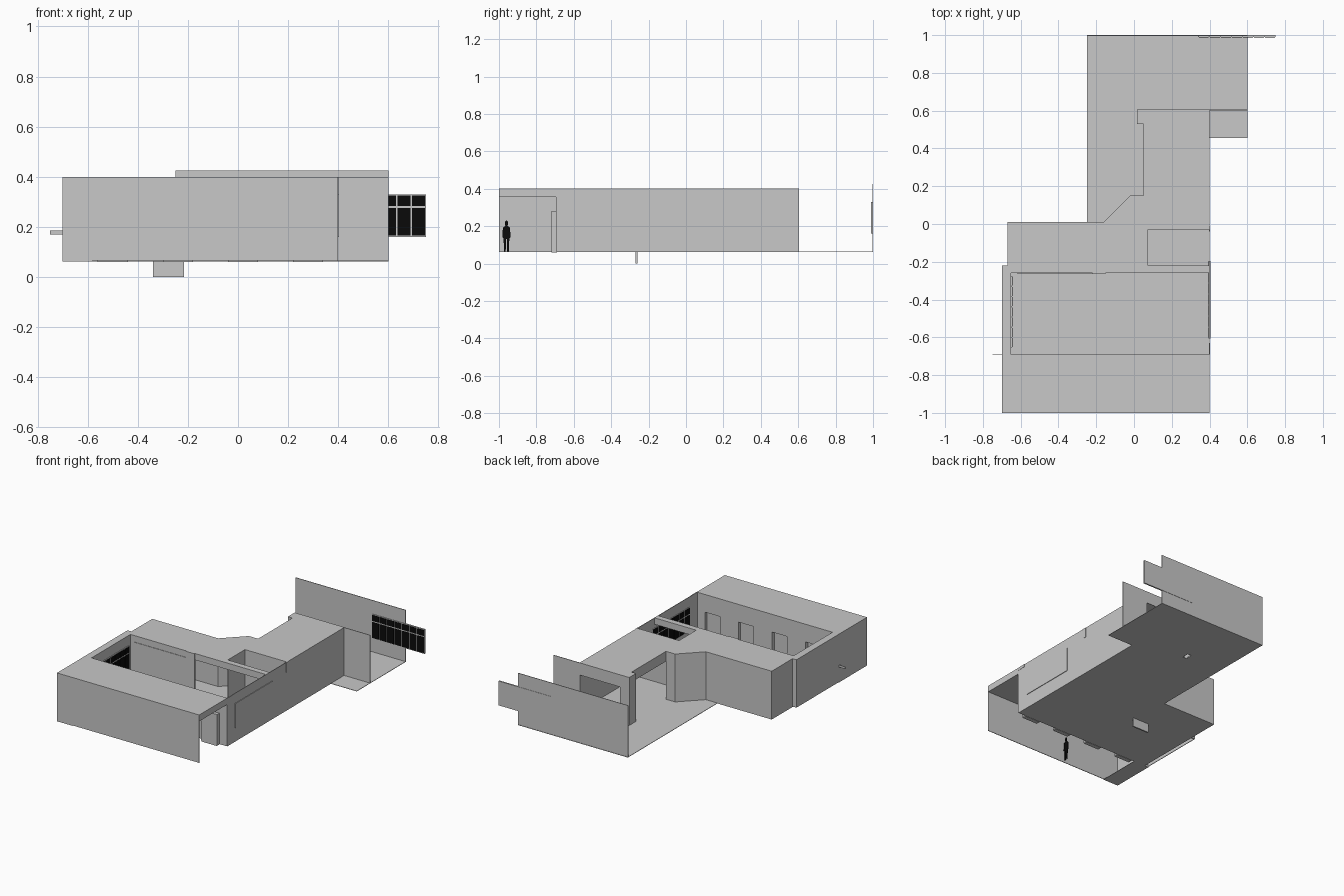
import bpy, bmesh, math
from mathutils import Matrix, Vector

old = bpy.data.objects.get("Cube")
if old:
    bpy.data.objects.remove(old, do_unlink=True)


def material(name, value):
    mat = bpy.data.materials.new(name)
    mat.use_nodes = True
    colour = (value, value, value, 1)
    mat.diffuse_color = colour
    mat.node_tree.nodes["Principled BSDF"].inputs["Base Color"].default_value = colour
    return mat


GREY = material("light_grey", 0.58)
BLACK = material("black", 0.003)
FLOOR, CEILING, TOP = 0.065, 0.355, 0.4
THIN = 0.004


def finish(name, bm, mats=(GREY,)):
    bmesh.ops.recalc_face_normals(bm, faces=bm.faces)
    mesh = bpy.data.meshes.new(name)
    bm.to_mesh(mesh)
    bm.free()
    for m in mats:
        mesh.materials.append(m)
    obj = bpy.data.objects.new(name, mesh)
    bpy.context.collection.objects.link(obj)
    return obj


def add_box(bm, lo, hi, mat=0):
    lo, hi = Vector(lo), Vector(hi)
    size = Matrix.Diagonal((hi - lo).to_4d())
    size[3][3] = 1
    made = bmesh.ops.create_cube(bm, size=1, matrix=Matrix.Translation((lo + hi) / 2) @ size)
    for face in {f for v in made["verts"] for f in v.link_faces}:
        face.material_index = mat


def box(name, lo, hi):
    bm = bmesh.new()
    add_box(bm, lo, hi)
    return finish(name, bm)


def prism(name, outline, z0, z1, mat=GREY):
    bm = bmesh.new()
    face = bm.faces.new([bm.verts.new((x, y, z0)) for x, y in outline])
    out = bmesh.ops.extrude_face_region(bm, geom=[face])
    top = [g for g in out["geom"] if isinstance(g, bmesh.types.BMVert)]
    bmesh.ops.translate(bm, verts=top, vec=(0, 0, z1 - z0))
    return finish(name, bm, (mat,))


def wall(name, a, b, z0=FLOOR, z1=TOP, thick=THIN):
    # thin upright sheet between two plan points
    a, b = Vector(a), Vector(b)
    d = (b - a).normalized() * thick / 2
    n = Vector((-d.y, d.x))
    return prism(name, [a - n, b - n, b + n, a + n], z0, z1)


# Roof slab, notched by the court and the light well
prism("roof", [(-.7, -1), (.4, -1), (.4, -.69), (-.65, -.69), (-.65, -.26), (.4, -.26),
               (.4, -.22), (.075, -.22), (.075, -.03), (.4, -.03), (.4, .605), (.015, .605),
               (.015, .53), (.05, .53), (.05, .15), (-.02, .15), (-.16, .01), (-.67, .01),
               (-.67, -.22), (-.7, -.22)], CEILING, TOP)

# Floor, with an open shaft below the end column
F0 = FLOOR - 0.003
prism("main_floor", [(-.7, -1), (-.58, -1), (-.58, -.69), (.4, -.69), (.4, .455), (.6, .455),
                     (.6, .55), (-.25, .55), (-.25, .01), (-.67, .01), (-.67, -.69),
                     (-.7, -.69)], F0, FLOOR)
box("floor_beside_shaft_right", (-.25, .55, F0), (.018, .6, FLOOR))
box("floor_beside_shaft_left", (.048, .55, F0), (.6, .6, FLOOR))
box("terrace_floor", (-.25, .6, F0), (.6, 1, FLOOR))

# Outer walls
wall("front_wall", (-.7, -.998), (.4, -.998))
wall("left_wall", (.398, -.69), (.398, .605))
wall("right_wall", (-.698, -1), (-.698, -.22))
wall("right_step", (-.7, -.222), (-.67, -.222))
wall("right_rear_wall", (-.668, -.22), (-.668, .01))
wall("rear_wall", (-.67, .008), (-.16, .008))
wall("slanted_wall", (-.16, .008), (-.02, .148))
wall("rear_return", (-.02, .148), (.05, .148))
wall("back_screen_wall", (-.25, .996), (.6, .996), FLOOR, .425)

# Rear wing: end wall opening, side header and hollow column
wall("wing_end_header", (.05, .603), (.4, .603), .315)
wall("wing_end_pier", (.05, .603), (.085, .603))
wall("wing_end_screen", (.4, .603), (.6, .603))
wall("wing_side_header", (.052, .15), (.052, .53), .33)
for name, a, b in (("outer", (.017, .53), (.017, .605)), ("inner", (.05, .53), (.05, .605)),
                   ("front", (.015, .532), (.05, .532)), ("back", (.015, .603), (.05, .603))):
    wall("column_" + name, a, b)

# Light well walls
wall("well_rear_wall", (.075, -.028), (.4, -.028))
wall("well_side_wall", (.073, -.22), (.073, -.03))

# Court walls
wall("court_right_wall", (-.652, -.69), (-.652, -.26))
wall("court_rear_wall", (-.65, -.258), (-.15, -.258))
wall("court_rear_header", (-.15, -.258), (.4, -.258), CEILING)
wall("court_rear_panel", (-.62, -.261), (-.22, -.261), .14, CEILING)
wall("court_pillar", (-.22, -.262), (-.15, -.262), thick=.008)

# Court front wall with four recessed doors
DOOR_TOP, HALF, DEPTH = .28, .06, .03
wall("court_front_header", (-.7, -.692), (.4, -.692), DOOR_TOP)
doors = [-.5 + .26 * i for i in range(4)]
edges = [-.7] + [x + s * HALF for x in doors for s in (-1, 1)] + [.4]
for i in range(0, len(edges), 2):
    wall("court_front_pier", (edges[i], -.692), (edges[i + 1], -.692), FLOOR, DOOR_TOP)
for x in doors:
    bm = bmesh.new()
    y0, y1 = -.69 - DEPTH, -.69
    add_box(bm, (x - HALF, y0, FLOOR), (x + HALF, y0 + THIN, DOOR_TOP))
    for s in (-1, 1):
        add_box(bm, (x + s * HALF - .002, y0, FLOOR), (x + s * HALF + .002, y1, DOOR_TOP))
    add_box(bm, (x - HALF, y0, DOOR_TOP - THIN), (x + HALF, y1, DOOR_TOP))
    add_box(bm, (x - HALF, y0, FLOOR - .005), (x + HALF, y1, FLOOR))
    finish("recessed_door", bm)


# Gridded windows: dark panes on one face of a grey panel
def window(name, x, y, turn, width=.41):
    bm = bmesh.new()
    add_box(bm, (-width / 2, -.005, -.085), (width / 2, .005, .085))
    columns, bar = 7, .003
    pitch = width / columns
    for i in range(columns):
        left = -width / 2 + i * pitch
        for low, high in ((-.08, .031), (.039, .08)):
            add_box(bm, (left + bar, -.007, low), (left + pitch - bar, -.004, high), 1)
    obj = finish(name, bm, (GREY, BLACK))
    obj.location = (x, y, .245)
    obj.rotation_euler.z = math.radians(turn)


window("back_window", .545, .995, 0)
window("left_window", .399, -.4, -90)
window("right_window", -.65, -.465, 90, .38)

# Small fittings
box("side_tab", (-.75, -.692, .17), (-.7, -.688, .185))
box("hanging_panel", (-.34, -.27, 0), (-.215, -.26, FLOOR))
box("left_wall_plate", (.399, -.04, .33), (.402, -.01, TOP))
box("left_wall_top_plate", (.399, -.69, .38), (.402, -.63, TOP))

# Standing figure cut-out in the corridor
half = [(0, .165), (.008, .16), (.009, .145), (.005, .136), (.019, .128), (.022, .075),
        (.016, .07), (.014, .04), (.014, 0), (.004, 0), (.002, .065)]
figure = prism("standing_figure", half + [(-a, b) for a, b in reversed(half[1:])],
               -.002, .002, BLACK)
figure.matrix_world = (Matrix.Translation((-.23, -.96, FLOOR))
                       @ Matrix.Rotation(math.pi / 2, 4, "Z")
                       @ Matrix.Rotation(math.pi / 2, 4, "X"))
